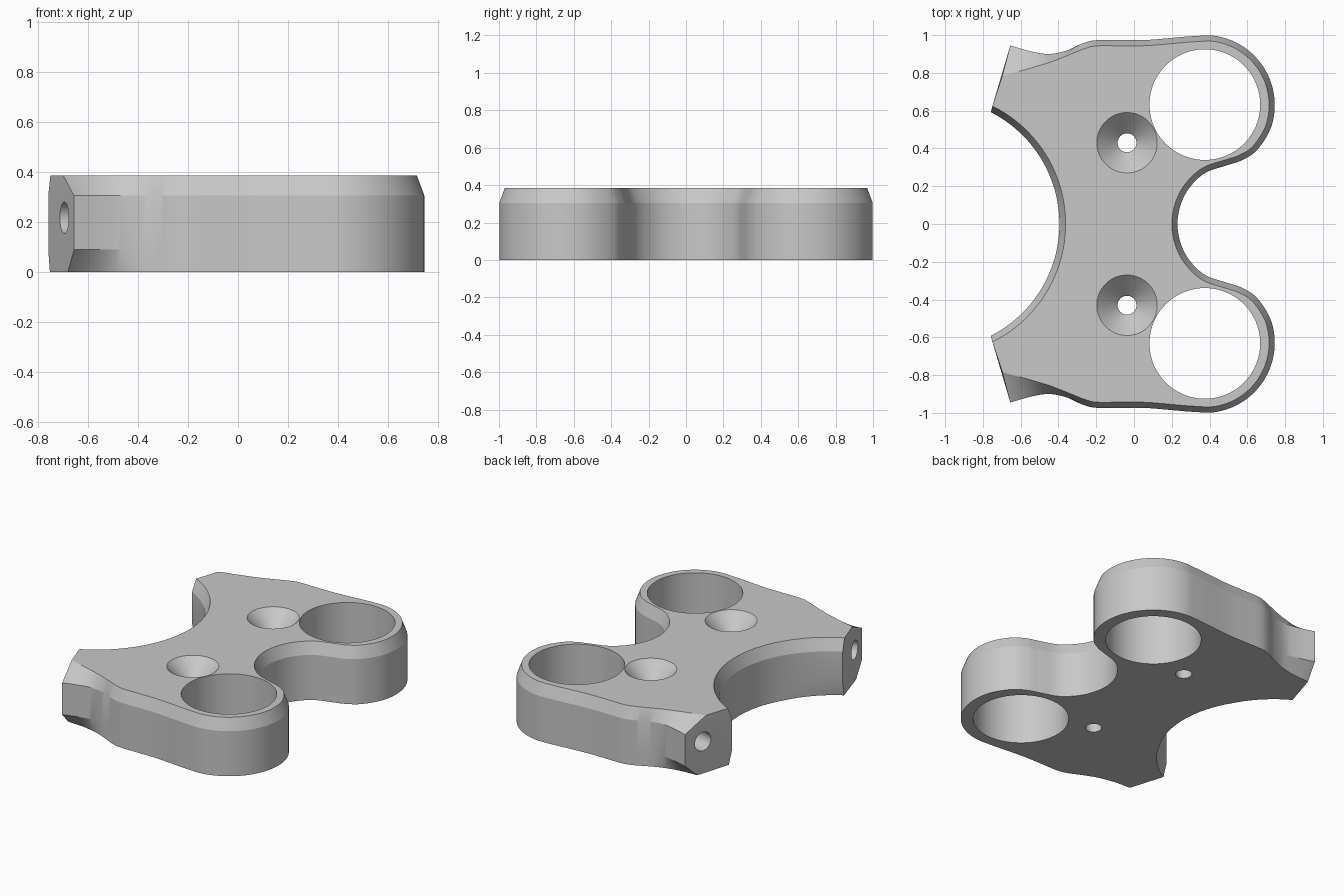
import bpy, bmesh, math
from mathutils import Vector, Matrix

if "Cube" in bpy.data.objects:
    bpy.data.objects.remove(bpy.data.objects["Cube"])

HEIGHT = 0.385
grey = bpy.data.materials.new("light_grey")
grey.use_nodes = True
grey.diffuse_color = (0.58, 0.58, 0.58, 1)
grey.node_tree.nodes["Principled BSDF"].inputs["Base Color"].default_value = (0.58, 0.58, 0.58, 1)

# Half outline: x, y, top inset, bottom inset
rim = [(0.23, 0), (0.25, 0.11), (0.30, 0.20), (0.38, 0.272), (0.49, 0.31),
       (0.57, 0.337), (0.65, 0.39)]
rim += [(0.375 + 0.37 * math.cos(a), 0.63 + 0.37 * math.sin(a))
        for a in [math.radians(d) for d in range(-20, 101, 20)]]
rim += [(0.08, 0.975), (-0.06, 0.973), (-0.2, 0.973), (-0.27, 0.957)]
outer = [Vector((x, y, 0.03, 0)) for x, y in rim]
outer += [Vector(p) for p in ((-0.35, 0.92, 0.025, 0), (-0.45, 0.90, 0.045, 0.02),
                              (-0.55, 0.915, 0.10, 0.06), (-0.655, 0.945, 0.17, 0.10))]
END = Vector((0.252, 0.967))      # direction along the slanted arm end


def smooth(points, steps=6):
    """Catmull-Rom curve through the points."""
    out = []
    first = points[1].copy()
    first.y = -first.y            # the outline is mirrored at y = 0
    pts = [first] + points + [2 * points[-1] - points[-2]]
    for a, b, c, d in zip(pts, pts[1:], pts[2:], pts[3:]):
        for i in range(steps):
            t = i / steps
            out.append(0.5 * (2 * b + (c - a) * t + (2 * a - 5 * b + 4 * c - d) * t * t
                              + (3 * b - a - 3 * c + d) * t ** 3))
    return out + [points[-1]]


def with_normals(chain, last=None, first=None):
    """Pair each point with its inward direction."""
    res = []
    for i, p in enumerate(chain):
        a, b = chain[max(i - 1, 0)], chain[min(i + 1, len(chain) - 1)]
        n = Vector((a.y - b.y, b.x - a.x)).normalized()
        res.append((p, n))
    if last:
        res[-1] = (chain[-1], last)
    if first:
        res[0] = (chain[0], first)
    return res


# Concave arc between the two arms
arc = []
start = math.asin(0.592 / 0.664)
for i in range(25):
    a = start * (1 - i / 24)
    arc.append(Vector((-1.059 + 0.664 * math.cos(a), 0.664 * math.sin(a), 0.033,
                       0.025 * max(0, 1 - i / 12))))

half = with_normals(smooth(outer), last=-END) + with_normals(arc, first=END)
half[0] = (half[0][0], Vector((-1, 0)))
half[-1] = (half[-1][0], Vector((1, 0)))


def ring(kind):
    pts = []
    for p, n in half:
        inset = {"top": p.z, "bottom": p.w, "full": 0}[kind]
        pts.append((p.x + n.x * inset, p.y + n.y * inset))
    return pts + [(x, -y) for x, y in pts[-2:0:-1]]


def finish(bm, name):
    bmesh.ops.recalc_face_normals(bm, faces=bm.faces)
    mesh = bpy.data.meshes.new(name)
    bm.to_mesh(mesh)
    bm.free()
    mesh.materials.append(grey)
    obj = bpy.data.objects.new(name, mesh)
    bpy.context.collection.objects.link(obj)
    return obj


# Plate with chamfered top edge and tapered arms
bm = bmesh.new()
layers = []
for kind, z in (("bottom", 0), ("full", 0.09), ("full", 0.305), ("top", HEIGHT)):
    layers.append([bm.verts.new((x, y, z)) for x, y in ring(kind)])
for low, high in zip(layers, layers[1:]):
    for i in range(len(low)):
        bm.faces.new((low[i - 1], low[i], high[i], high[i - 1]))
bm.faces.new(layers[0])
bm.faces.new(layers[-1])
body = finish(bm, "bracket_body")


def cut(name, r1, r2, depth, matrix, sides=64):
    """Subtract a cone or cylinder from the body."""
    bm = bmesh.new()
    bmesh.ops.create_cone(bm, cap_ends=True, segments=sides, radius1=r1, radius2=r2,
                          depth=depth, matrix=matrix)
    cutter = finish(bm, name)
    cutter.hide_render = True
    mod = body.modifiers.new(name, "BOOLEAN")
    mod.operation = "DIFFERENCE"
    mod.solver = "EXACT"
    mod.object = cutter
    bpy.context.view_layer.objects.active = body
    bpy.ops.object.modifier_apply(modifier=name)
    bpy.data.objects.remove(cutter)


for side in (1, -1):
    # Large ring bore
    cut("ring_bore", 0.293, 0.293, 1, Matrix.Translation((0.375, 0.632 * side, 0.2)), 96)
    # Countersunk screw hole
    cut("screw_hole", 0.05, 0.05, 1, Matrix.Translation((-0.037, 0.43 * side, 0.2)), 32)
    cut("countersink", 0.04, 0.17, 0.13, Matrix.Translation((-0.037, 0.43 * side, HEIGHT - 0.055)))
    # Arm end frame: local z runs into the arm, local x points up
    into = Vector((0.967, -0.252 * side, 0))
    up = Vector((0, 0, 1))
    frame = Matrix((up, into.cross(up), into)).transposed().to_4x4()
    bolt = Vector((-0.69, 0.81 * side, 0.217))
    cut("bolt_hole", 0.063, 0.063, 0.5, Matrix.Translation(bolt + into * 0.14) @ frame, 32)
    # Hexagonal nut pocket, open to the top
    bm = bmesh.new()
    profile = [(0.3, -0.095), (0.3, 0.095), (-0.055, 0.095), (-0.11, 0), (-0.055, -0.095)]
    face = bm.faces.new([bm.verts.new((x, y, -0.05)) for x, y in profile])
    new = bmesh.ops.extrude_face_region(bm, geom=[face])["geom"]
    bmesh.ops.translate(bm, vec=(0, 0, 0.1),
                        verts=[v for v in new if isinstance(v, bmesh.types.BMVert)])
    bm.transform(Matrix.Translation(bolt + into * 0.31) @ frame)
    pocket = finish(bm, "nut_pocket")
    pocket.hide_render = True
    mod = body.modifiers.new("nut_pocket", "BOOLEAN")
    mod.operation = "DIFFERENCE"
    mod.solver = "EXACT"
    mod.object = pocket
    bpy.context.view_layer.objects.active = body
    bpy.ops.object.modifier_apply(modifier="nut_pocket")
    bpy.data.objects.remove(pocket)

# Smooth walls with crisp edges
bpy.ops.object.select_all(action="DESELECT")
body.select_set(True)
bpy.context.view_layer.objects.active = body
bpy.ops.object.shade_smooth_by_angle(angle=math.radians(18))
